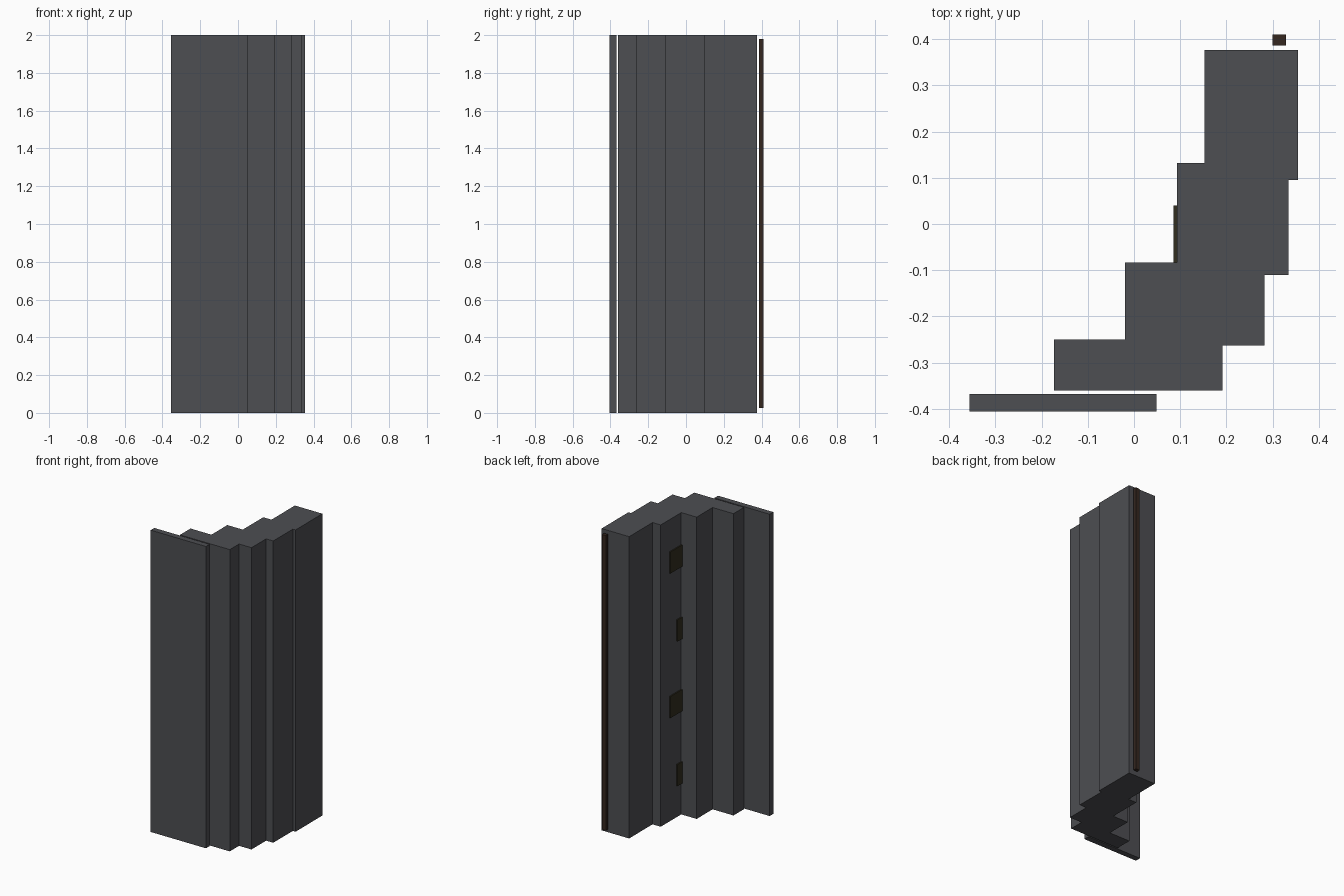
import bpy
import bmesh

if "Cube" in bpy.data.objects:
    bpy.data.objects.remove(bpy.data.objects["Cube"])


def material(name, rgb):
    m = bpy.data.materials.new(name)
    m.diffuse_color = (*rgb, 1)
    m.use_nodes = True
    m.node_tree.nodes["Principled BSDF"].inputs["Base Color"].default_value = m.diffuse_color
    return m


def prism(name, outline, z0, z1, mat):
    """Extrude a flat outline from z0 to z1."""
    bm = bmesh.new()
    base = bm.faces.new([bm.verts.new((x, y, z0)) for x, y in outline])
    top = bmesh.ops.extrude_face_region(bm, geom=[base])["geom"]
    verts = [v for v in top if isinstance(v, bmesh.types.BMVert)]
    bmesh.ops.translate(bm, verts=verts, vec=(0, 0, z1 - z0))
    if not any(f.is_valid and all(abs(v.co.z - z0) < 1e-6 for v in f.verts) for f in bm.faces):
        bm.faces.new([v for v in bm.verts if abs(v.co.z - z0) < 1e-6])
    bmesh.ops.recalc_face_normals(bm, faces=bm.faces)
    mesh = bpy.data.meshes.new(name)
    bm.to_mesh(mesh)
    bm.free()
    mesh.materials.append(mat)
    obj = bpy.data.objects.new(name, mesh)
    bpy.context.collection.objects.link(obj)
    return obj


def block(name, x0, x1, y0, y1, z0, z1, mat):
    return prism(name, [(x0, y0), (x1, y0), (x1, y1), (x0, y1)], z0, z1, mat)


grey = material("dark_grey", (0.075, 0.077, 0.085))
brown = material("dark_brown", (0.035, 0.02, 0.014))
olive = material("dark_olive", (0.032, 0.028, 0.014))

# Stepped wall
steps = [
    (0.153, 0.377), (0.153, 0.132), (0.093, 0.132), (0.093, -0.083),
    (-0.02, -0.083), (-0.02, -0.25), (-0.173, -0.25), (-0.173, -0.36),
    (0.192, -0.36), (0.192, -0.263), (0.283, -0.263), (0.283, -0.11),
    (0.335, -0.11), (0.335, 0.095), (0.355, 0.095), (0.355, 0.377),
]
prism("stepped_wall", steps, 0, 2, grey)

# Separate thin slab in front
block("front_slab", -0.356, 0.049, -0.406, -0.368, 0, 2, grey)

# Upright strip behind the wall
block("back_strip", 0.30, 0.329, 0.387, 0.41, 0.025, 1.98, brown)

# Small plates on the left face, alternating wide and narrow
for i, y1 in enumerate((-0.035, 0.04, -0.035, 0.04)):
    z = 0.208 + i * 0.479
    block(f"side_plate_{i + 1}", 0.085, 0.094, -0.084, y1, z, z + 0.143, olive)
